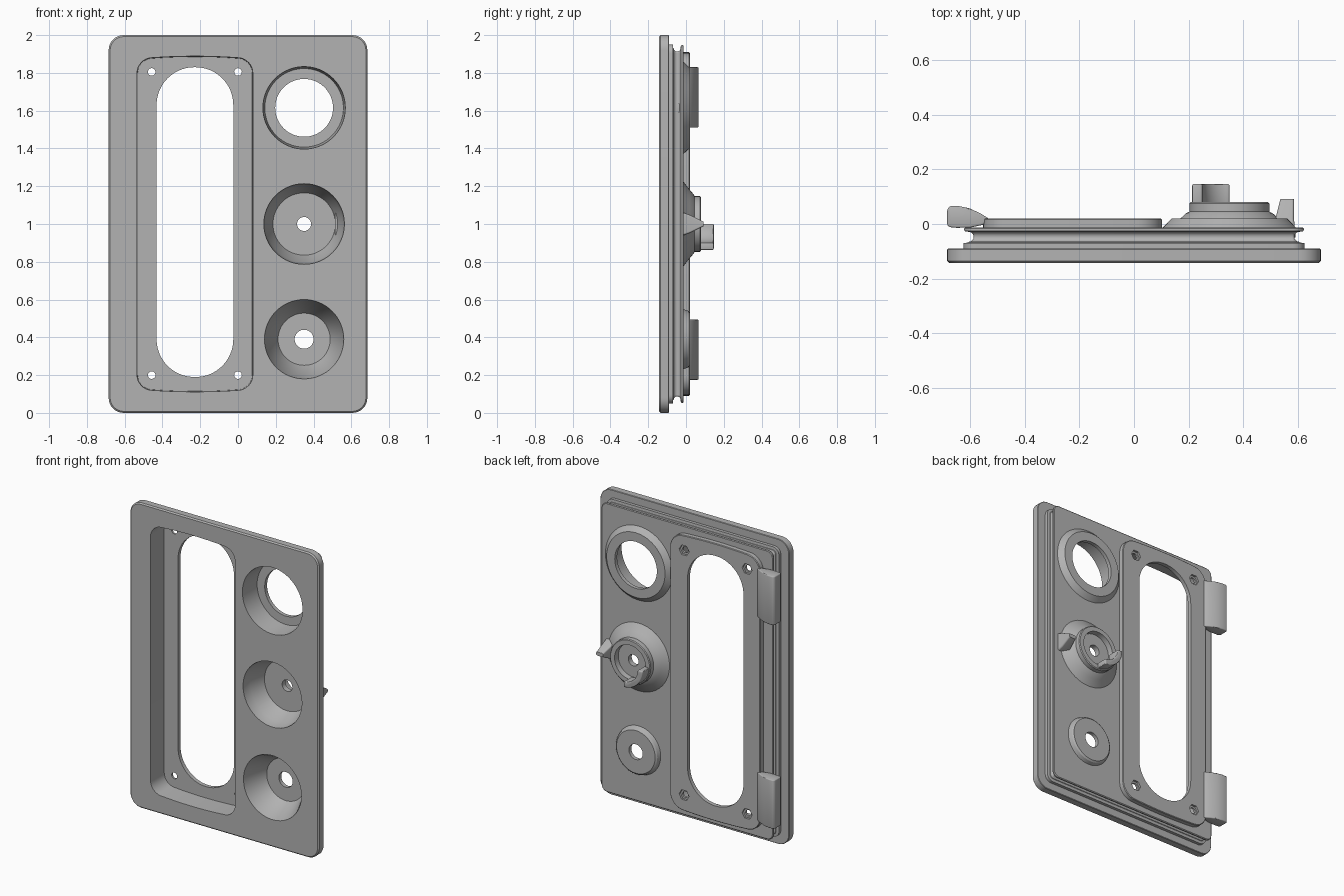
import bpy, bmesh, math

cube = bpy.data.objects.get("Cube")
if cube:
    bpy.data.objects.remove(cube)

grey = bpy.data.materials.new("plain grey")
grey.use_nodes = True
colour = (0.45, 0.45, 0.45, 1)
grey.diffuse_color = colour
grey.node_tree.nodes["Principled BSDF"].inputs["Base Color"].default_value = colour


def rect(cx, cz, hw, hh, r, bulge=0.0, steps=8):
    """Rounded rectangle outline; bulge bows the top and bottom edges."""
    pts = []
    for sx, sz, start in ((1, 1, 0), (-1, 1, 90), (-1, -1, 180), (1, -1, 270)):
        for i in range(steps + 1):
            a = math.radians(start + 90 * i / steps)
            pts.append((sx * (hw - r) + r * math.cos(a), sz * (hh - r) + r * math.sin(a)))
        if bulge and start in (0, 180):
            for i in range(1, steps):
                pts.append((sx * (hw - r) * (1 - 2 * i / steps), sz * hh))
    return [(cx + x, cz + z + math.copysign(bulge, z) * (1 - (x / hw) ** 2)) for x, z in pts]


def circle(cx, cz, r, n=64):
    return [(cx + r * math.cos(math.tau * i / n), cz + r * math.sin(math.tau * i / n)) for i in range(n)]


def loft(name, rings):
    """Closed solid through (y, outline) rings."""
    bm = bmesh.new()
    loops = [[bm.verts.new((x, y, z)) for x, z in pts] for y, pts in rings]
    n = len(loops[0])
    for a, b in zip(loops, loops[1:]):
        for i in range(n):
            bm.faces.new((a[i], a[(i + 1) % n], b[(i + 1) % n], b[i]))
    bm.faces.new(loops[0])
    bm.faces.new(loops[-1])
    bmesh.ops.recalc_face_normals(bm, faces=bm.faces)
    mesh = bpy.data.meshes.new(name)
    bm.to_mesh(mesh)
    bm.free()
    obj = bpy.data.objects.new(name, mesh)
    bpy.context.collection.objects.link(obj)
    mesh.materials.append(grey)
    return obj


def turned(name, cx, cz, profile, n=64):
    return loft(name, [(y, circle(cx, cz, r, n)) for y, r in profile])


def select(obj):
    bpy.ops.object.select_all(action="DESELECT")
    obj.select_set(True)
    bpy.context.view_layer.objects.active = obj


def combine(target, tool, operation):
    select(target)
    mod = target.modifiers.new("combine", "BOOLEAN")
    mod.operation, mod.solver, mod.object = operation, "EXACT", tool
    bpy.ops.object.modifier_apply(modifier=mod.name)
    bpy.data.objects.remove(tool)


def smooth(obj):
    select(obj)
    bpy.ops.object.shade_smooth_by_angle(angle=math.radians(30))


def bevel(obj, width):
    mod = obj.modifiers.new("soft edges", "BEVEL")
    mod.width, mod.segments, mod.limit_method = width, 3, "ANGLE"
    select(obj)
    bpy.ops.object.modifier_apply(modifier=mod.name)


# Front plate, stepped body and seal groove in one stack
def plate(inset):
    return rect(0, 1, 0.685 - inset, 1 - inset, 0.08 - inset)


def body(inset):
    return rect(0, 1, 0.625 - inset, 0.95 - inset, 0.045 - inset)


stack = [(-0.143, plate(0.008)), (-0.135, plate(0)), (-0.093, plate(0)), (-0.09, plate(0.003)),
         (-0.09, body(0)), (-0.07, body(0)), (-0.068, body(0.018))]
for i in range(9):
    a = math.pi * i / 8
    stack.append((-0.047 - 0.018 * math.cos(a), body(0.02 + 0.017 * math.sin(a))))
stack += [(-0.027, body(0.005)), (-0.022, body(0.002)), (-0.016, body(0.002)), (-0.012, body(0.007))]
panel = loft("door_panel", stack)

ring_x = 0.35
top_z, mid_z, low_z = 1.615, 1.0, 0.39

# Raised shapes on the back
add = [
    loft("pocket_back", [(y, rect(-0.225, 1, 0.328 - d, 0.895 - d, 0.09 - d, 0.015))
                         for y, d in ((-0.05, 0), (0.016, 0), (0.02, 0.004))]),
    turned("upper_boss", ring_x, top_z, [(-0.05, 0.243), (-0.012, 0.243), (0.02, 0.212)]),
    turned("middle_boss", ring_x, mid_z, [(-0.05, 0.222), (-0.012, 0.222), (0.02, 0.18), (0.04, 0.158),
                                          (0.045, 0.147), (0.075, 0.147), (0.08, 0.142)]),
    turned("lower_boss", ring_x, low_z, [(-0.05, 0.158), (-0.012, 0.158), (0.012, 0.15), (0.02, 0.14)]),
]
for part in add:
    combine(panel, part, "UNION")

# Pocket, window and round recesses
cut = [
    loft("pocket", [(-0.2, rect(-0.228, 1, 0.308, 0.875, 0.075, 0.015)),
                    (-0.006, rect(-0.228, 1, 0.303, 0.87, 0.07, 0.015))]),
    loft("window", [(y, rect(-0.228, 1.01, 0.203, 0.82, 0.2, 0, 20)) for y in (-0.1, 0.1)]),
    turned("upper_recess", ring_x, top_z, [(-0.2, 0.22), (-0.135, 0.218), (-0.005, 0.208)]),
    turned("upper_hole", ring_x, top_z, [(-0.1, 0.153), (0.1, 0.153)]),
    turned("middle_recess", ring_x, mid_z, [(-0.2, 0.215), (-0.135, 0.213), (-0.08, 0.203), (0.01, 0.165)]),
    turned("hub_recess", ring_x, mid_z, [(0.045, 0.11), (0.12, 0.115)]),
    turned("middle_hole", ring_x, mid_z, [(-0.1, 0.037), (0.15, 0.037)]),
    turned("lower_recess", ring_x, low_z, [(-0.2, 0.21), (-0.138, 0.21), (-0.005, 0.138)]),
    turned("lower_hole", ring_x, low_z, [(-0.1, 0.05), (0.1, 0.05)]),
]
for x in (-0.457, 0.0):
    for z in (0.2, 1.805):
        cut.append(turned("screw_hole", x, z, [(-0.1, 0.02), (0.1, 0.02)], 24))
        cut.append(turned("nut_seat", x, z, [(0.006, 0.036), (0.1, 0.036)], 6))
for part in cut:
    combine(panel, part, "DIFFERENCE")
smooth(panel)

# Quarter-ring stop on the hub
arc = [math.radians(180 + 90 * i / 12) for i in range(13)]
outline = [(ring_x + 0.137 * math.cos(a), mid_z + 0.137 * math.sin(a)) for a in arc]
outline += [(ring_x + 0.1 * math.cos(a), mid_z + 0.1 * math.sin(a)) for a in reversed(arc)]
stop = loft("hub_stop", [(0.065, outline), (0.147, outline)])
bevel(stop, 0.006)
smooth(stop)

# Wedge-shaped catch beside the hub
catch = loft("latch_catch", [
    (-0.02, rect(0.552, mid_z, 0.038, 0.062, 0.01)),
    (0.02, rect(0.553, mid_z, 0.034, 0.048, 0.01)),
    (0.092, rect(0.562, mid_z, 0.025, 0.012, 0.008))])
smooth(catch)

# Curved hinge leaves
leaf = [(-0.685, -0.005), (-0.685, 0.055), (-0.675, 0.066), (-0.645, 0.066), (-0.605, 0.058),
        (-0.565, 0.04), (-0.53, 0.018), (-0.55, -0.002), (-0.6, -0.013), (-0.65, -0.014), (-0.675, -0.012)]
for name, z in (("lower_hinge", 0.335), ("upper_hinge", 1.67)):
    hinge = loft(name, [(-0.16, leaf), (0.16, leaf)])
    for v in hinge.data.vertices:
        x, lift, depth = v.co.x, v.co.y, v.co.z
        v.co = (x, depth, z + lift)
    hinge.data.flip_normals()
    bevel(hinge, 0.012)
    smooth(hinge)
